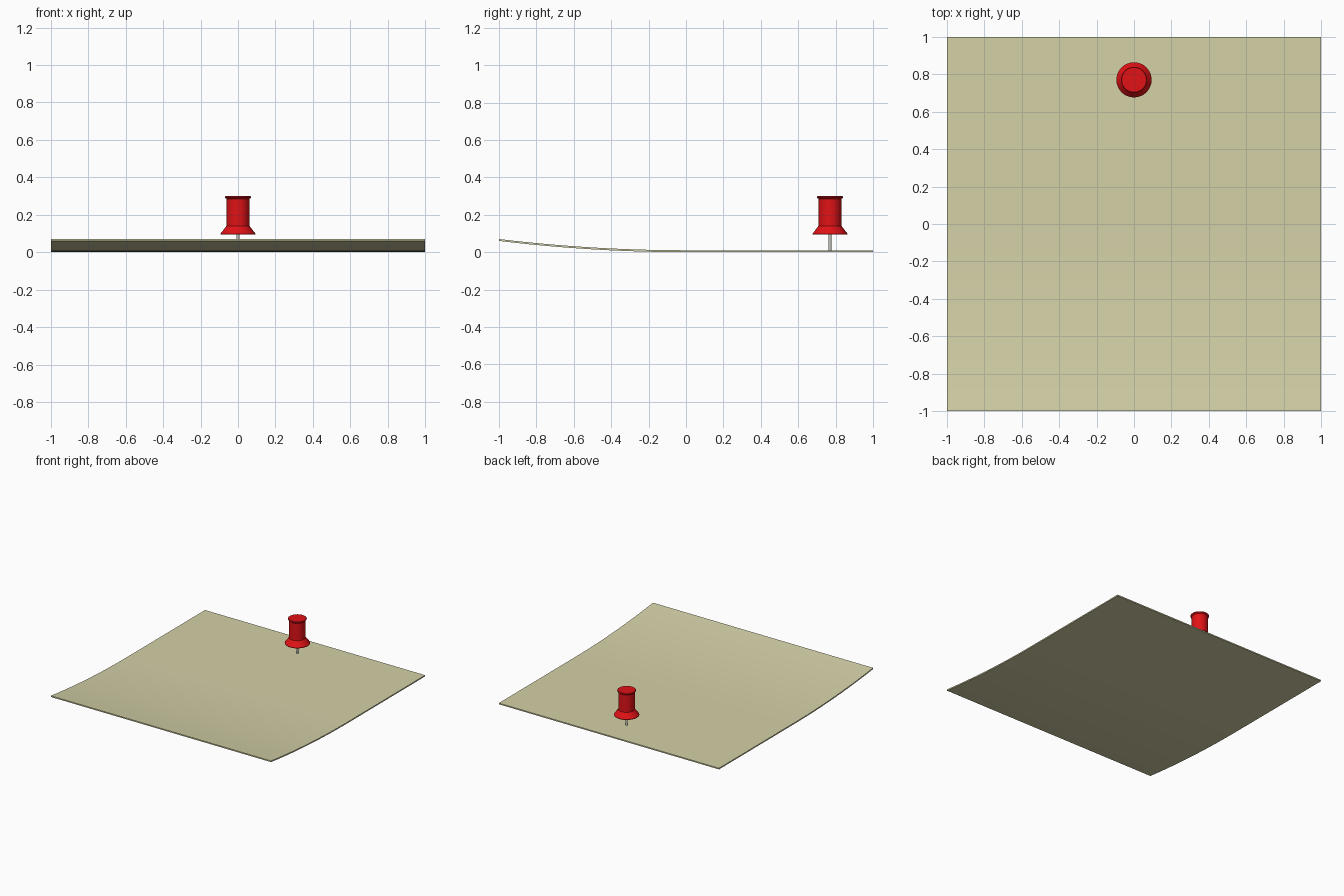
import bpy, bmesh, math

if "Cube" in bpy.data.objects:
    bpy.data.objects.remove(bpy.data.objects["Cube"])

def material(name, rgb):
    m = bpy.data.materials.new(name)
    m.diffuse_color = (*rgb, 1)
    m.use_nodes = True
    m.node_tree.nodes["Principled BSDF"].inputs["Base Color"].default_value = m.diffuse_color
    return m

paper_mat = material("pale yellow paper", (0.66, 0.64, 0.39))
red_mat = material("red plastic", (0.75, 0.006, 0.008))
steel_mat = material("steel", (0.55, 0.55, 0.50))

def finish(bm, name, mat, angle):
    bmesh.ops.recalc_face_normals(bm, faces=bm.faces)
    me = bpy.data.meshes.new(name)
    bm.to_mesh(me)
    bm.free()
    ob = bpy.data.objects.new(name, me)
    bpy.context.collection.objects.link(ob)
    me.materials.append(mat)
    bpy.ops.object.select_all(action='DESELECT')
    ob.select_set(True)
    bpy.context.view_layer.objects.active = ob
    bpy.ops.object.shade_smooth_by_angle(angle=math.radians(angle))
    return ob

def lathe(name, profile, mat, loc, n=32):
    # closed solid of revolution from (radius, height) points
    bm = bmesh.new()
    rings = [[bm.verts.new((r * math.cos(2 * math.pi * i / n),
                            r * math.sin(2 * math.pi * i / n), z))
              for i in range(n)] for r, z in profile]
    for a, b in zip(rings, rings[1:]):
        for i in range(n):
            j = (i + 1) % n
            bm.faces.new((a[i], a[j], b[j], b[i]))
    bm.faces.new(rings[0][::-1])
    bm.faces.new(rings[-1])
    ob = finish(bm, name, mat, 30)
    ob.location = loc

# note sheet: thin slab whose front half curls gently upward
bm = bmesh.new()
T, N = 0.01, 24
section = []
for i in range(N + 1):
    y = -1 + 2 * i / N
    section.append((y, 0.06 * min(y, 0) ** 2))
outline = section + [(y, z + T) for y, z in reversed(section)]
left, right = [[bm.verts.new((x, y, z)) for y, z in outline] for x in (-1, 1)]
count = len(outline)
for i in range(count):
    j = (i + 1) % count
    bm.faces.new((left[i], left[j], right[j], right[i]))
for side in (left, right):
    for i in range(N):
        bm.faces.new((side[i], side[i + 1], side[count - 2 - i], side[count - 1 - i]))
finish(bm, "paper_sheet", paper_mat, 30)

# push pin: flared collar, straight grip, small rim on top
PIN = (0, 0.77, 0)
lathe("pin_head", [(0.094, 0.094), (0.094, 0.098), (0.061, 0.141), (0.061, 0.284),
                   (0.070, 0.292), (0.070, 0.297), (0.066, 0.300)], red_mat, PIN)
lathe("pin_needle", [(0.008, 0.004), (0.008, 0.096)], steel_mat, PIN, 16)
